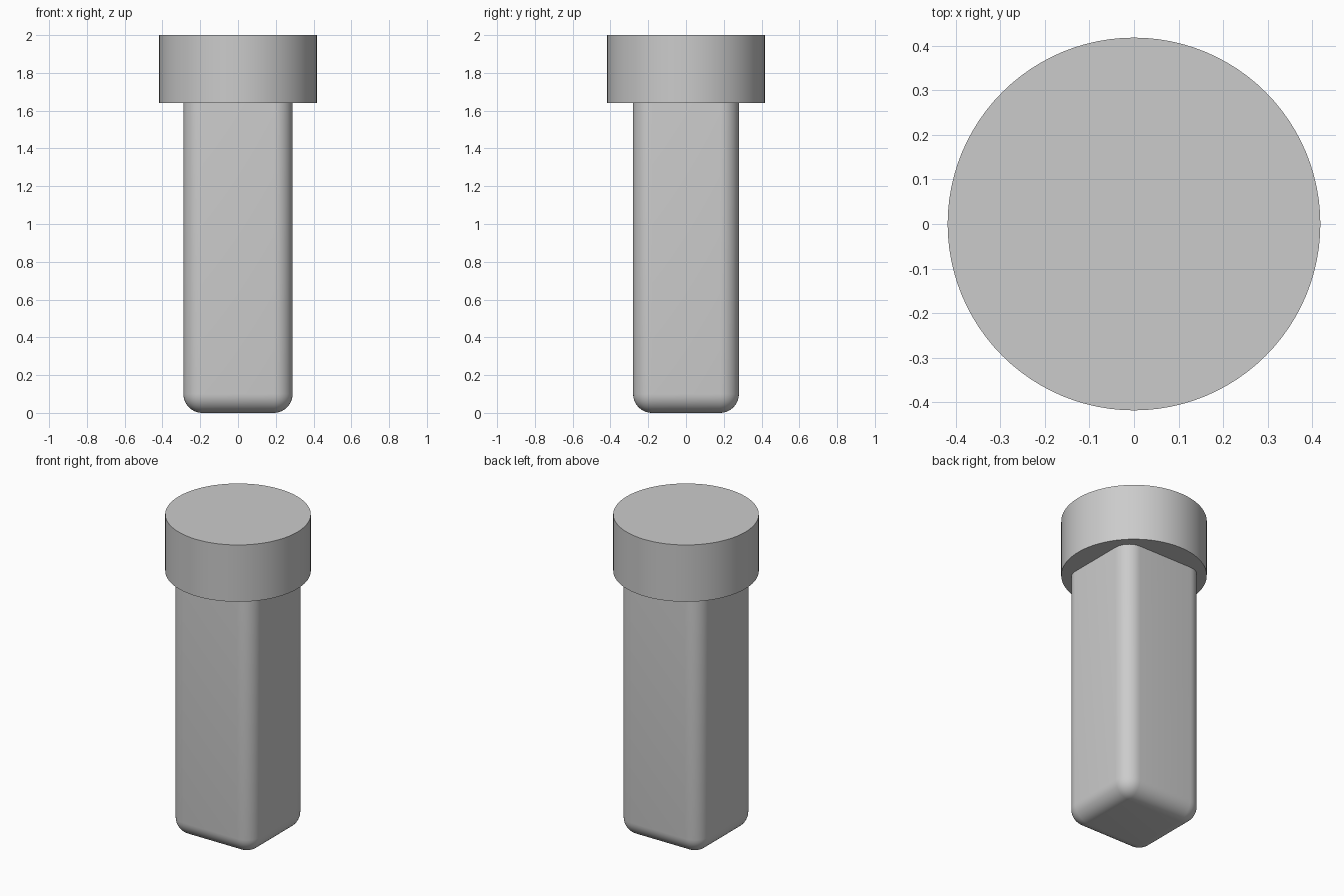
import bpy
import math

cube = bpy.data.objects.get("Cube")
if cube:
    bpy.data.objects.remove(cube, do_unlink=True)

# One plain grey for the whole model
grey = bpy.data.materials.new("light_grey")
grey.use_nodes = True
colour = (0.6, 0.6, 0.6, 1.0)
grey.diffuse_color = colour
grey.node_tree.nodes["Principled BSDF"].inputs["Base Color"].default_value = colour

HEAD_RADIUS, HEAD_BOTTOM, TOP = 0.418, 1.64, 2.0
SHAFT_X, SHAFT_Y, SHAFT_TOP = 0.578, 0.56, 1.8
ROUNDING = 0.1


def finish(obj, name):
    obj.name = name
    obj.data.name = name
    obj.data.materials.append(grey)
    bpy.ops.object.shade_smooth_by_angle(angle=math.radians(35))


# Round head
bpy.ops.mesh.primitive_cylinder_add(
    vertices=96, radius=HEAD_RADIUS, depth=TOP - HEAD_BOTTOM,
    location=(0, 0, (TOP + HEAD_BOTTOM) / 2))
finish(bpy.context.object, "head")

# Square shaft with rounded edges, its top sunk into the head
bpy.ops.mesh.primitive_cube_add(size=1, location=(0, 0, SHAFT_TOP / 2))
shaft = bpy.context.object
shaft.scale = (SHAFT_X, SHAFT_Y, SHAFT_TOP)
bpy.ops.object.transform_apply(location=False, rotation=False, scale=True)
bevel = shaft.modifiers.new("rounded_edges", 'BEVEL')
bevel.width = ROUNDING
bevel.segments = 10
bpy.ops.object.modifier_apply(modifier=bevel.name)
finish(shaft, "shaft")
